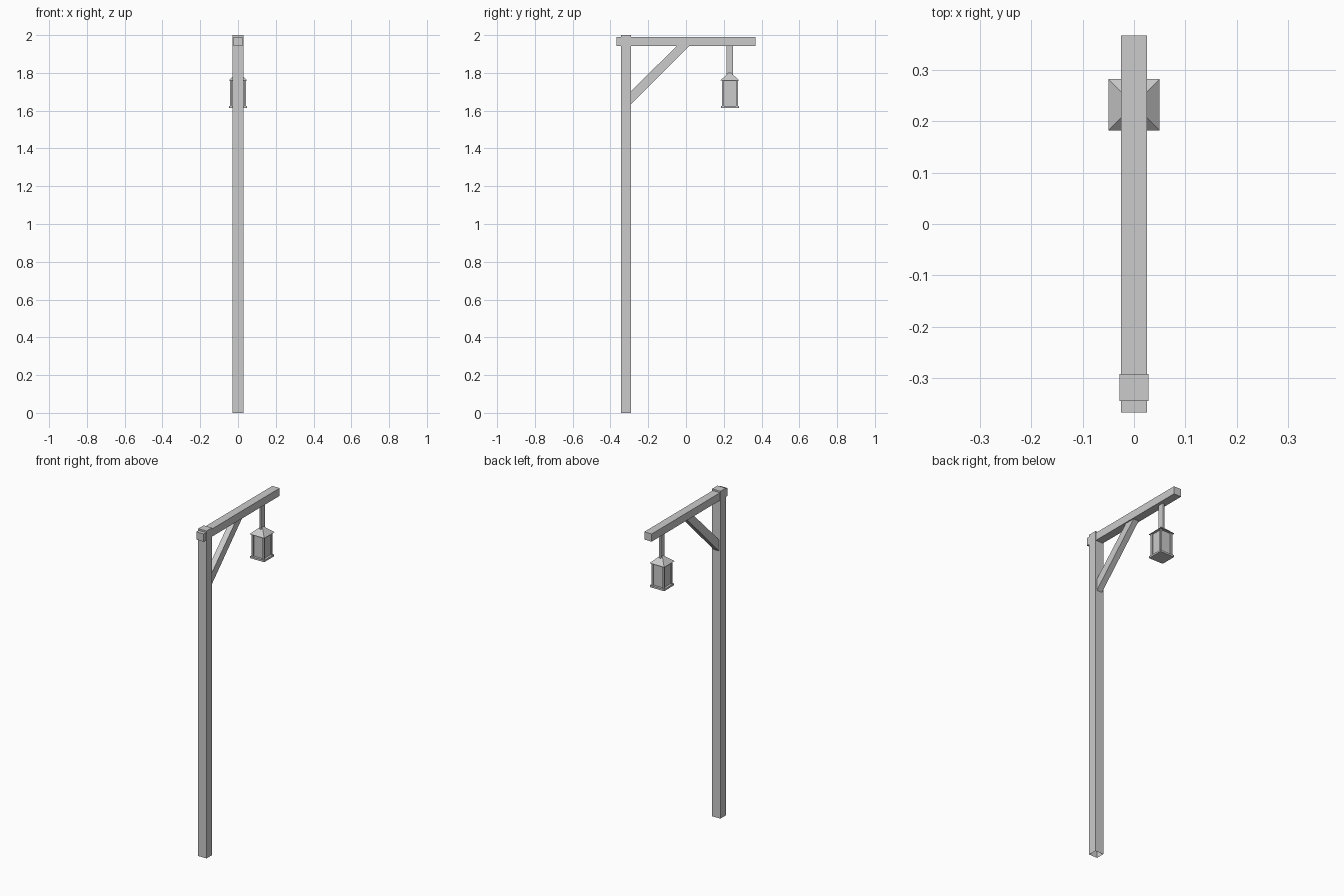
import bpy, bmesh
from mathutils import Vector

cube = bpy.data.objects.get("Cube")
if cube:
    bpy.data.objects.remove(cube, do_unlink=True)

grey = bpy.data.materials.new("plain_grey")
grey.use_nodes = True
colour = (0.6, 0.6, 0.6, 1)
grey.diffuse_color = colour
grey.node_tree.nodes["Principled BSDF"].inputs["Base Color"].default_value = colour


def finish(name, bm):
    bmesh.ops.recalc_face_normals(bm, faces=bm.faces)
    mesh = bpy.data.meshes.new(name)
    bm.to_mesh(mesh)
    bm.free()
    mesh.materials.append(grey)
    obj = bpy.data.objects.new(name, mesh)
    bpy.context.collection.objects.link(obj)
    return obj


def box(name, low, high, open_bottom=False):
    low, high = Vector(low), Vector(high)
    bm = bmesh.new()
    bmesh.ops.create_cube(bm, size=1)
    for v in bm.verts:
        v.co = (low + high) / 2 + v.co * (high - low)
    if open_bottom:
        bm.normal_update()
        under = [f for f in bm.faces if f.normal.z < -0.9]
        bmesh.ops.delete(bm, geom=under, context='FACES_ONLY')
    return finish(name, bm)


def centred(name, half_x, half_y, z0, z1, y):
    return box(name, (-half_x, y - half_y, z0), (half_x, y + half_y, z1))


# Upright and arm
box("post", (-0.028, -0.344, 0), (0.028, -0.292, 2), open_bottom=True)
box("arm", (-0.025, -0.367, 1.943), (0.025, 0.367, 1.99))

# Diagonal brace, extruded from its side profile
bm = bmesh.new()
profile = [(-0.3, 1.625), (0.023, 1.948), (-0.043, 1.948), (-0.3, 1.695)]
face = bm.faces.new([bm.verts.new((-0.018, y, z)) for y, z in profile])
side = bmesh.ops.extrude_face_region(bm, geom=[face])
for v in side["geom"]:
    if isinstance(v, bmesh.types.BMVert):
        v.co.x = 0.018
finish("brace", bm)

# Hanging lantern
LY = 0.232
centred("hanger", 0.006, 0.018, 1.79, 1.945, LY)
centred("lantern_base", 0.048, 0.048, 1.613, 1.624, LY)
centred("lantern_panes", 0.034, 0.034, 1.62, 1.762, LY)
for sx, x_name in ((-1, "right"), (1, "left")):
    for sy, y_name in ((-1, "front"), (1, "back")):
        x, y = sx * 0.037, LY + sy * 0.037
        box(f"lantern_{y_name}_{x_name}_corner",
            (x - 0.005, y - 0.005, 1.62), (x + 0.005, y + 0.005, 1.762))

# Pyramid roof
bm = bmesh.new()
eaves = [bm.verts.new((x, LY + y, 1.76))
         for x, y in ((-0.05, -0.05), (0.05, -0.05), (0.05, 0.05), (-0.05, 0.05))]
peak = bm.verts.new((0, LY, 1.806))
bm.faces.new(eaves)
for i in range(4):
    bm.faces.new((eaves[i], eaves[(i + 1) % 4], peak))
finish("lantern_roof", bm)
